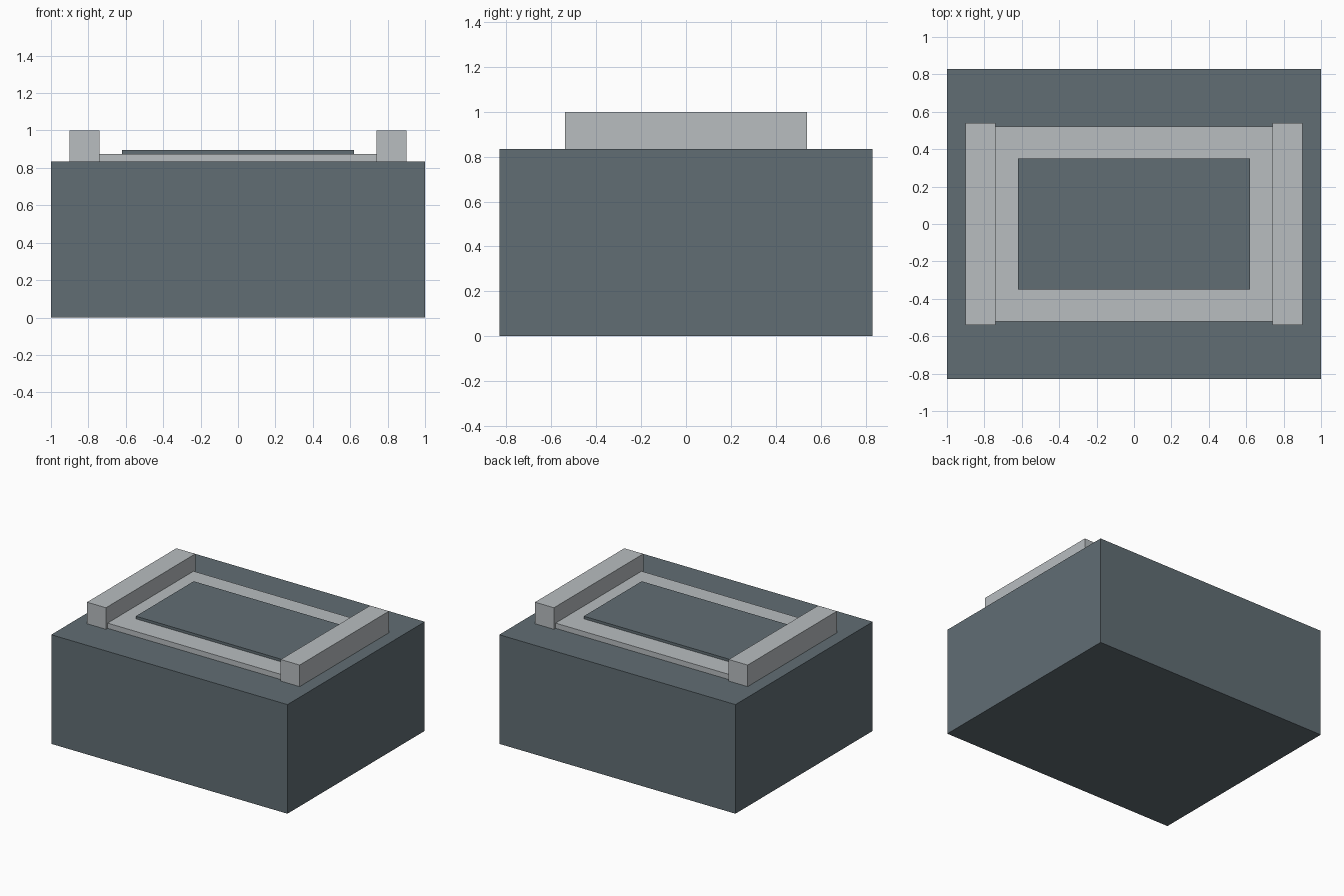
import bpy
import bmesh
from mathutils import Vector

cube = bpy.data.objects.get("Cube")
if cube:
    bpy.data.objects.remove(cube, do_unlink=True)


def make_material(name, rgb):
    mat = bpy.data.materials.new(name)
    mat.use_nodes = True
    colour = (*rgb, 1.0)
    mat.diffuse_color = colour
    mat.node_tree.nodes["Principled BSDF"].inputs["Base Color"].default_value = colour
    return mat


def make_box(name, low, high, mat):
    """Axis-aligned box between two corners."""
    low, high = Vector(low), Vector(high)
    bm = bmesh.new()
    bmesh.ops.create_cube(bm, size=1)
    bmesh.ops.scale(bm, vec=high - low, verts=bm.verts)
    bmesh.ops.translate(bm, vec=(low + high) / 2, verts=bm.verts)
    mesh = bpy.data.meshes.new(name)
    bm.to_mesh(mesh)
    bm.free()
    mesh.materials.append(mat)
    obj = bpy.data.objects.new(name, mesh)
    bpy.context.collection.objects.link(obj)
    return obj


slate = make_material("slate_grey", (0.12, 0.155, 0.175))
silver = make_material("light_grey", (0.48, 0.51, 0.53))

BASE_TOP = 0.835
PLATE_TOP = 0.875
RAIL_INNER = 0.74

# Solid body
make_box("base_block", (-1, -0.83, 0), (1, 0.83, BASE_TOP), slate)

# Low plate between the rails, with a raised dark panel
make_box("top_plate", (-RAIL_INNER, -0.52, BASE_TOP),
         (RAIL_INNER, 0.52, PLATE_TOP), silver)
make_box("centre_panel", (-0.62, -0.35, PLATE_TOP), (0.62, 0.35, 0.895), slate)

# Side rails
for side, x in (("left", RAIL_INNER), ("right", -0.90)):
    make_box(side + "_rail", (x, -0.54, BASE_TOP), (x + 0.16, 0.54, 1.0), silver)
